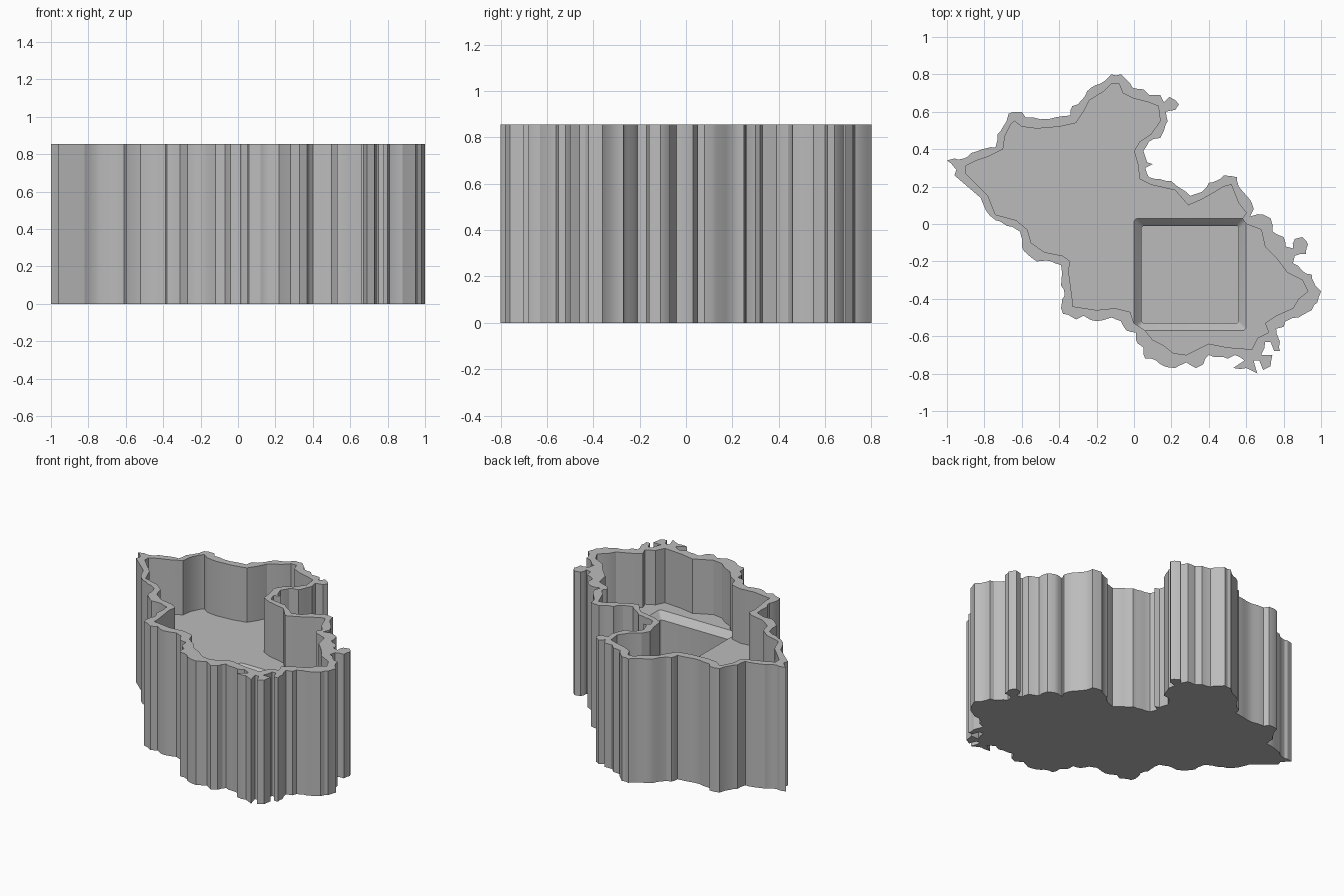
import bpy, bmesh, math, random
from mathutils import Vector

random.seed(4)
HEIGHT, FLOOR, POCKET = 0.855, 0.48, 0.13

# Jagged outer outline, north coast from the west tip to the east tip
north = [(-1.0, .34), (-.96, .35), (-.91, .35), (-.87, .38), (-.81, .40), (-.74, .41), (-.73, .48),
         (-.70, .52), (-.67, .59), (-.60, .60), (-.58, .57), (-.50, .56), (-.42, .57), (-.34, .58),
         (-.33, .63), (-.30, .64), (-.25, .71), (-.21, .74), (-.15, .77), (-.12, .80), (-.07, .80),
         (-.05, .78), (-.01, .73), (.05, .72), (.08, .69), (.14, .69), (.16, .65), (.19, .68),
         (.24, .64), (.22, .61), (.17, .60), (.18, .55), (.16, .50), (.14, .46), (.08, .44),
         (.05, .39), (.07, .33), (.10, .32), (.06, .30), (.08, .25), (.14, .24), (.20, .23),
         (.25, .19), (.30, .15), (.36, .17), (.40, .22), (.46, .24), (.48, .26), (.55, .25),
         (.56, .20), (.62, .13), (.64, .08), (.62, .04), (.69, .05), (.73, .03), (.74, -.04),
         (.80, -.07), (.81, -.12), (.85, -.13), (.86, -.08), (.90, -.07), (.93, -.11), (.92, -.16),
         (.86, -.17), (.85, -.21), (.90, -.25), (.95, -.27), (.97, -.33), (1.0, -.36)]
# South coast back to the west tip
south = [(.98, -.42), (.95, -.46), (.88, -.50), (.81, -.52), (.80, -.55), (.76, -.56), (.78, -.63),
         (.78, -.68), (.75, -.68), (.73, -.63), (.70, -.63), (.68, -.70), (.74, -.70), (.73, -.76),
         (.69, -.78), (.67, -.73), (.64, -.73), (.66, -.80), (.60, -.77), (.53, -.77), (.59, -.73),
         (.54, -.70), (.50, -.72), (.45, -.71), (.40, -.70), (.37, -.75), (.33, -.77), (.28, -.74),
         (.22, -.77), (.16, -.76), (.12, -.73), (.06, -.72), (.05, -.66), (.01, -.62), (.01, -.58),
         (-.04, -.57), (-.07, -.52), (-.12, -.50), (-.20, -.52), (-.27, -.49), (-.31, -.51),
         (-.38, -.48), (-.39, -.45), (-.37, -.38), (-.39, -.33), (-.39, -.22), (-.44, -.20),
         (-.52, -.20), (-.56, -.17), (-.60, -.12), (-.61, -.04), (-.68, -.01), (-.74, .02),
         (-.79, .07), (-.82, .14), (-.96, .26), (-.95, .29)]
# Smoother outline of the cavity
cavity = [(-.90, .31), (-.84, .34), (-.78, .36), (-.70, .40), (-.69, .47), (-.66, .53), (-.64, .55),
          (-.60, .52), (-.52, .51), (-.40, .52), (-.31, .54), (-.27, .60), (-.24, .66), (-.16, .71),
          (-.12, .75), (-.08, .75), (-.06, .70), (0, .67), (.08, .65), (.13, .63), (.14, .55),
          (.09, .48), (.03, .44), (0, .39), (.02, .32), (.03, .24), (.09, .21), (.22, .18),
          (.29, .10), (.36, .13), (.43, .17), (.48, .20), (.52, .21), (.56, .11), (.60, .06),
          (.58, .03), (.60, 0), (.68, -.03), (.70, -.12), (.76, -.18), (.82, -.26), (.90, -.30),
          (.93, -.36), (.88, -.40), (.85, -.45), (.76, -.49), (.70, -.53), (.72, -.58), (.66, -.61),
          (.63, -.67), (.50, -.66), (.40, -.64), (.34, -.67), (.28, -.70), (.21, -.69), (.16, -.65),
          (.10, -.62), (.06, -.57), (0, -.53), (-.02, -.47), (-.10, -.45), (-.20, -.46), (-.33, -.44),
          (-.33, -.40), (-.35, -.25), (-.34, -.20), (-.38, -.17), (-.48, -.15), (-.55, -.10),
          (-.57, -.03), (-.63, .02), (-.74, .05), (-.78, .15), (-.90, .27)]


def roughen(points, amount):
    """Add a slightly displaced midpoint to each side of an outline."""
    out = []
    for a, b in zip(points, points[1:] + points[:1]):
        a, b = Vector(a), Vector(b)
        out.append(a)
        d = b - a
        if 0.045 < d.length < 0.12:
            n = Vector((-d.y, d.x)).normalized()
            out.append(a + d * random.uniform(.35, .65) + n * random.uniform(-amount, amount))
    return out


def loft(name, sections):
    """Closed solid through (outline, z) sections with equal point counts."""
    bm = bmesh.new()
    rings = [[bm.verts.new((p[0], p[1], z)) for p in pts] for pts, z in sections]
    bm.faces.new(rings[0])
    bm.faces.new(rings[-1])
    n = len(rings[0])
    for lo, hi in zip(rings, rings[1:]):
        for i in range(n):
            j = (i + 1) % n
            bm.faces.new((lo[i], lo[j], hi[j], hi[i]))
    bmesh.ops.recalc_face_normals(bm, faces=bm.faces)
    me = bpy.data.meshes.new(name)
    bm.to_mesh(me)
    bm.free()
    ob = bpy.data.objects.new(name, me)
    bpy.context.collection.objects.link(ob)
    return ob


def square(inset, r):
    """Square pocket outline with rounded corners."""
    h, pts = 0.30 - inset, []
    for k in range(4):
        a0 = k * math.pi / 2
        cx = (h - r) * (1 if k in (0, 3) else -1)
        cy = (h - r) * (1 if k < 2 else -1)
        for s in range(4):
            a = a0 + s * math.pi / 6
            pts.append((0.30 + cx + r * math.cos(a), -0.27 + cy + r * math.sin(a)))
    return pts


# Outer body, hollowed by the cavity and the square pocket in its floor
outer = roughen(north + south, 0.007)
body = loft("container_body", [(outer, 0), (outer, HEIGHT)])
cutters = [
    loft("cavity_cutter", [(cavity, FLOOR), (cavity, HEIGHT + 0.1)]),
    loft("pocket_cutter", [(square(.04, .015), POCKET), (square(.04, .015), FLOOR - .045),
                           (square(0, .02), FLOOR), (square(0, .02), FLOOR + .004)]),
]
bpy.context.view_layer.objects.active = body
body.select_set(True)
for cutter in cutters:
    cutter.hide_render = True
    mod = body.modifiers.new(cutter.name, 'BOOLEAN')
    mod.operation, mod.solver, mod.object = 'DIFFERENCE', 'EXACT', cutter
    bpy.ops.object.modifier_apply(modifier=mod.name)
for cutter in cutters:
    bpy.data.objects.remove(cutter, do_unlink=True)

# Plain grey finish
grey = bpy.data.materials.new("plain_grey")
grey.diffuse_color = (0.5, 0.5, 0.5, 1)
body.data.materials.clear()
body.data.materials.append(grey)
bpy.ops.object.shade_smooth_by_angle(angle=math.radians(25))
